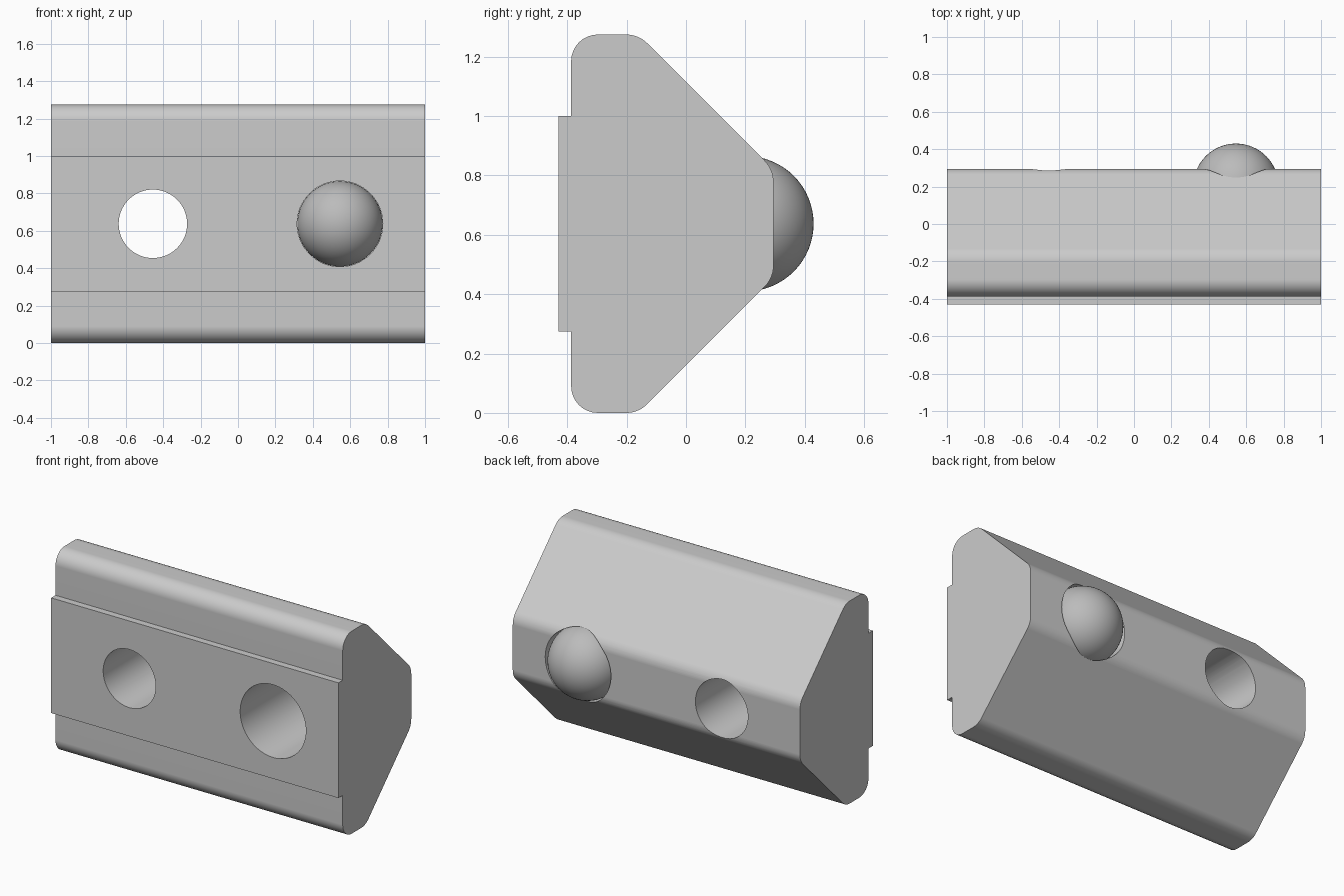
import bpy, bmesh, math
from mathutils import Vector

cube = bpy.data.objects.get("Cube")
if cube:
    bpy.data.objects.remove(cube, do_unlink=True)

MID = 0.6375           # height of the symmetry plane
HOLE_X, BALL_X = -0.455, 0.545
BALL_R = 0.229


def material(name, rgb):
    mat = bpy.data.materials.new(name)
    mat.use_nodes = True
    mat.diffuse_color = (*rgb, 1)
    mat.node_tree.nodes["Principled BSDF"].inputs["Base Color"].default_value = (*rgb, 1)
    return mat


def fillet(prev, corner, nxt, radius, steps=8):
    """Points of an arc that rounds off a profile corner."""
    p, c, n = Vector(prev), Vector(corner), Vector(nxt)
    a, b = (p - c).normalized(), (n - c).normalized()
    half = a.angle(b) / 2
    centre = c + (a + b).normalized() * radius / math.sin(half)
    start = (c + a * radius / math.tan(half) - centre).normalized()
    end = (c + b * radius / math.tan(half) - centre).normalized()
    return [centre + start.slerp(end, i / steps) * radius for i in range(steps + 1)]


def active_only(obj):
    bpy.ops.object.select_all(action="DESELECT")
    obj.select_set(True)
    bpy.context.view_layer.objects.active = obj


def cut_hole(body, x, radius):
    bpy.ops.mesh.primitive_cylinder_add(vertices=64, radius=radius, depth=2,
                                        location=(x, 0, MID),
                                        rotation=(math.pi / 2, 0, 0))
    cutter = bpy.context.object
    mod = body.modifiers.new("hole", "BOOLEAN")
    mod.operation, mod.solver, mod.object = "DIFFERENCE", "EXACT", cutter
    active_only(body)
    bpy.ops.object.modifier_apply(modifier=mod.name)
    bpy.data.objects.remove(cutter, do_unlink=True)


body_grey = material("light grey", (0.6, 0.6, 0.6))
ball_grey = material("ball grey", (0.5, 0.5, 0.5))

# Upper half of the profile as (y, height above the middle, corner radius)
corners = [(-0.43, 0.3625, 0), (-0.387, 0.3625, 0), (-0.387, MID, 0.09),
           (-0.16, MID, 0.1), (0.295, 0.1825, 0.1)]
corners += [(y, -h, r) for y, h, r in reversed(corners)]
outline = []
for i, (y, h, r) in enumerate(corners):
    if r:
        before, after = corners[i - 1], corners[(i + 1) % len(corners)]
        outline += fillet((*before[:2], 0), (y, h, 0), (*after[:2], 0), r)
    else:
        outline.append(Vector((y, h, 0)))

# Nut body: profile extruded along x
bm = bmesh.new()
face = bm.faces.new([bm.verts.new((-1, p.x, p.y + MID)) for p in outline])
extruded = bmesh.ops.extrude_face_region(bm, geom=[face])["geom"]
bmesh.ops.translate(bm, vec=(2, 0, 0),
                    verts=[v for v in extruded if isinstance(v, bmesh.types.BMVert)])
bmesh.ops.recalc_face_normals(bm, faces=bm.faces)
mesh = bpy.data.meshes.new("nut_body")
bm.to_mesh(mesh)
bm.free()
body = bpy.data.objects.new("nut_body", mesh)
bpy.context.collection.objects.link(body)
mesh.materials.append(body_grey)

# Through hole and ball pocket
cut_hole(body, HOLE_X, 0.183)
cut_hole(body, BALL_X, BALL_R)
active_only(body)
bpy.ops.object.shade_smooth_by_angle(angle=math.radians(20))
weighted = body.modifiers.new("flat face normals", "WEIGHTED_NORMAL")
weighted.keep_sharp = True

# Spring ball
bpy.ops.mesh.primitive_uv_sphere_add(segments=64, ring_count=32, radius=BALL_R - 0.001,
                                     location=(BALL_X, 0.202, MID))
ball = bpy.context.object
ball.name = ball.data.name = "spring_ball"
ball.data.materials.append(ball_grey)
bpy.ops.object.shade_smooth()
